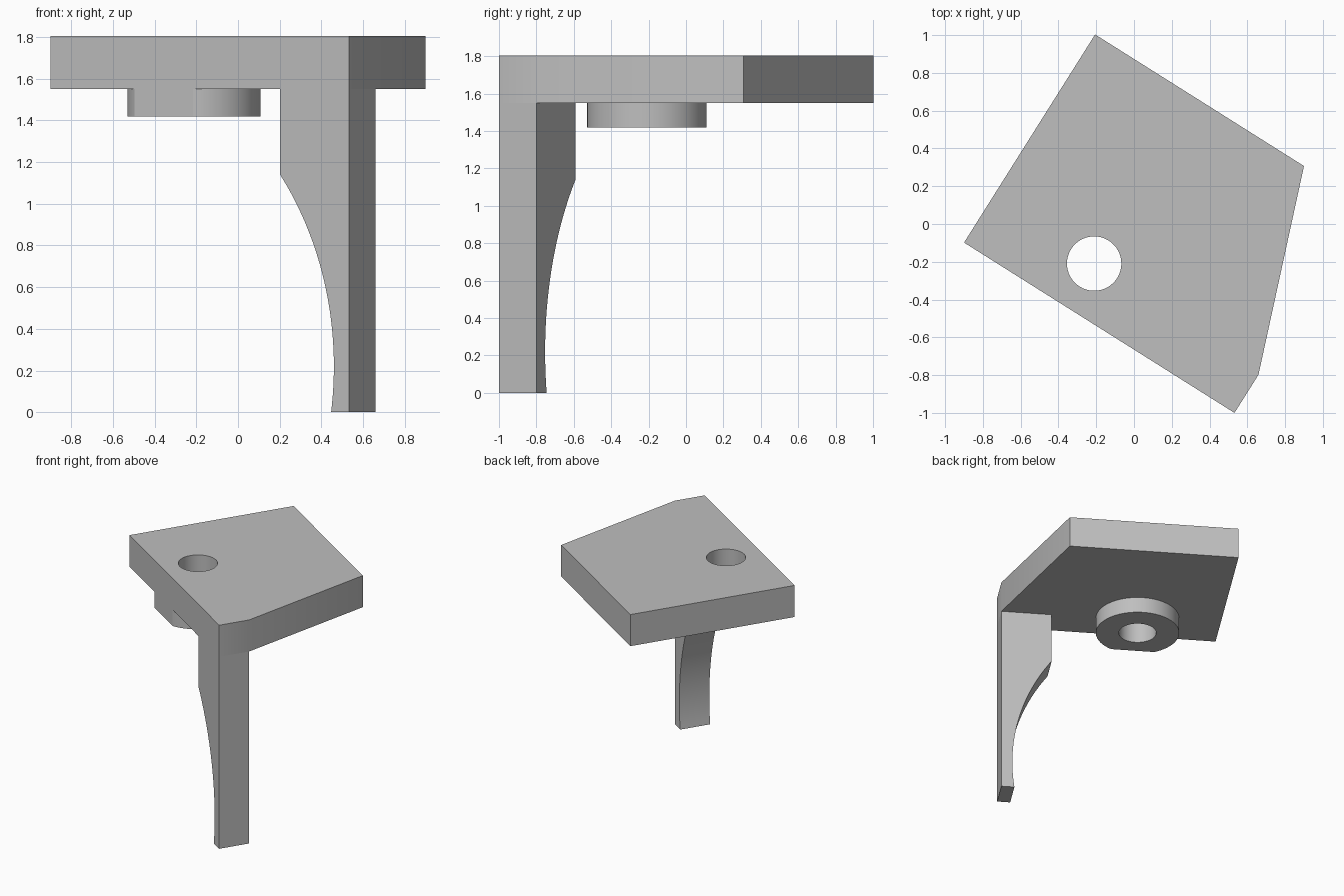
import bpy, bmesh
from math import radians, sin, cos, acos, asin, sqrt, pi
from mathutils import Matrix, Vector

cube = bpy.data.objects.get("Cube")
if cube:
    bpy.data.objects.remove(cube, do_unlink=True)

grey = bpy.data.materials.new("light grey")
grey.use_nodes = True
colour = (0.52, 0.52, 0.52, 1)
grey.diffuse_color = colour
grey.node_tree.nodes["Principled BSDF"].inputs["Base Color"].default_value = colour

# Local frame: origin at the foot's outer corner, x along the straight front edge
FRAME = Matrix.Translation((0.532, -1, 0)) @ Matrix.Rotation(radians(-32.2), 4, 'Z')
PLATE_BOTTOM, PLATE_TOP, BOSS_BOTTOM = 1.55, 1.805, 1.42
LEG_DEPTH = 0.238
HOLE = Vector((-1.05, 0.273))
HOLE_R, BOSS_R = 0.144, 0.32


def prism(name, points, sweep):
    """Extrude a closed outline along a vector."""
    bm = bmesh.new()
    face = bm.faces.new([bm.verts.new(p) for p in points])
    out = bmesh.ops.extrude_face_region(bm, geom=[face])
    moved = [v for v in out["geom"] if isinstance(v, bmesh.types.BMVert)]
    bmesh.ops.translate(bm, verts=moved, vec=sweep)
    bmesh.ops.recalc_face_normals(bm, faces=bm.faces)
    mesh = bpy.data.meshes.new(name)
    bm.to_mesh(mesh)
    bm.free()
    mesh.materials.append(grey)
    obj = bpy.data.objects.new(name, mesh)
    bpy.context.collection.objects.link(obj)
    obj.matrix_world = FRAME
    return obj


def arc(r, start, end, n, z):
    """Points on a circle about the hole axis."""
    angles = [start + (end - start) * i / n for i in range(n + 1)]
    return [(HOLE.x + r * cos(a), HOLE.y + r * sin(a), z) for a in angles]


# Five-sided plate, narrowing towards the leg
outline = [(0, 0), (0, LEG_DEPTH), (-0.385, 1.302), (-1.692, 1.302), (-1.692, 0)]
plate = prism("top_plate", [(x, y, PLATE_BOTTOM) for x, y in outline],
              (0, 0, PLATE_TOP - PLATE_BOTTOM))

# Round boss, trimmed flush with the front edge
cut = acos(HOLE.y / BOSS_R)
boss = prism("boss", arc(BOSS_R, -pi / 2 + cut, 1.5 * pi - cut, 64, BOSS_BOTTOM),
             (0, 0, PLATE_BOTTOM - BOSS_BOTTOM))

# Leg profile with a hollow circular inner edge
R, waist, waist_z, knee_z = 1.54, 0.085, 0.22, 1.14
a0, a1 = -asin(waist_z / R), asin((knee_z - waist_z) / R)
profile = [(0, 0, 0)]
for i in range(33):
    a = a0 + (a1 - a0) * i / 32
    profile.append((-waist - R * (1 - cos(a)), 0, waist_z + R * sin(a)))
profile += [(profile[-1][0], 0, PLATE_BOTTOM), (0, 0, PLATE_BOTTOM)]
leg = prism("leg", profile, (0, LEG_DEPTH, 0))

# Bore through plate and boss
cutter = prism("bore_cutter", arc(HOLE_R, 0, 2 * pi * 47 / 48, 47, 1.2), (0, 0, 1))
cutter.hide_render = True
for obj in (plate, boss):
    mod = obj.modifiers.new("bore", 'BOOLEAN')
    mod.operation, mod.solver, mod.object = 'DIFFERENCE', 'EXACT', cutter
    bpy.context.view_layer.objects.active = obj
    bpy.ops.object.modifier_apply(modifier=mod.name)
bpy.data.objects.remove(cutter, do_unlink=True)

# Smooth the curved walls, keep the edges crisp
bpy.ops.object.select_all(action='DESELECT')
for obj in (plate, boss, leg):
    obj.select_set(True)
bpy.context.view_layer.objects.active = plate
bpy.ops.object.shade_smooth_by_angle(angle=radians(20))
